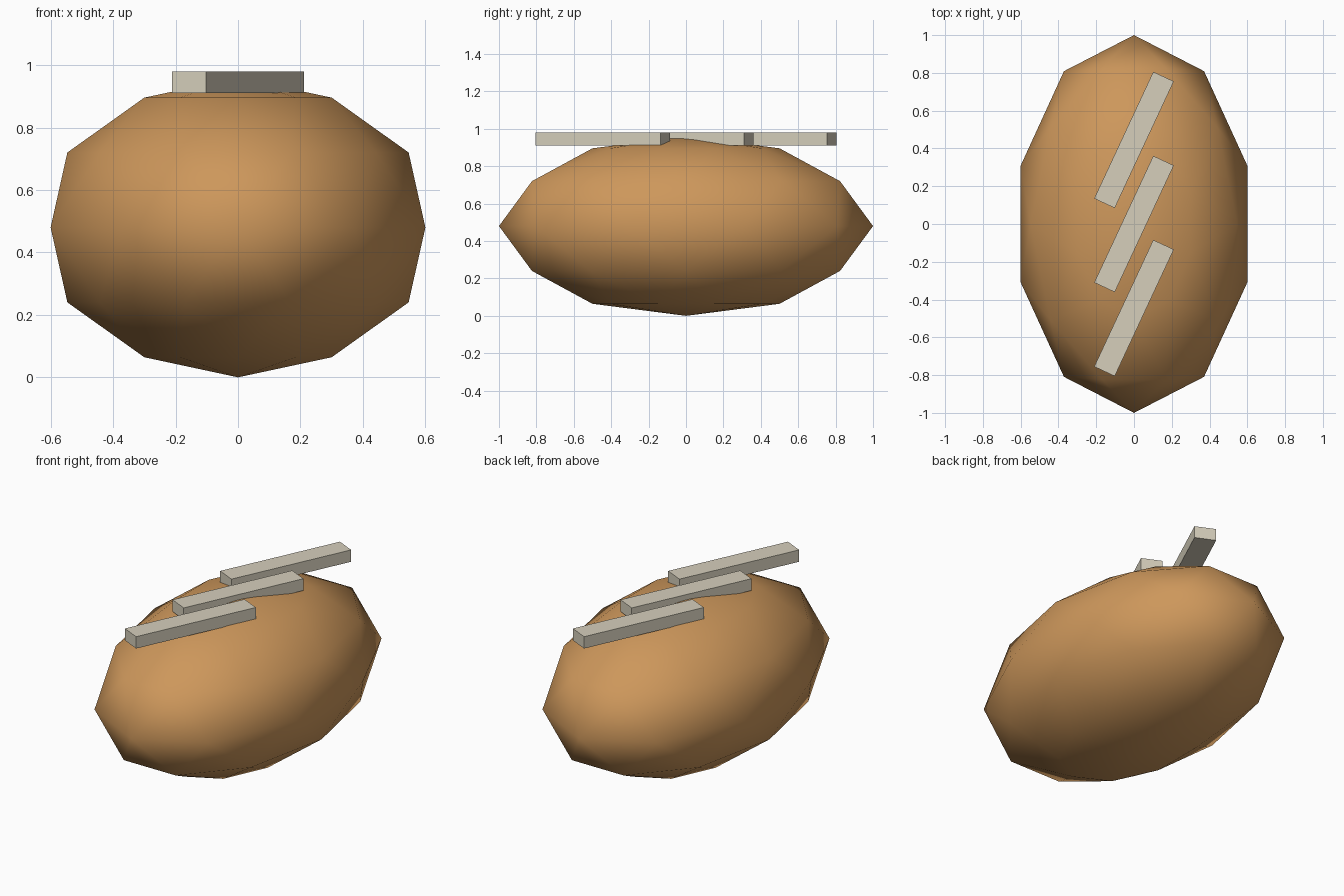
import bpy, bmesh
from math import sin, cos, pi, radians

cube = bpy.data.objects.get("Cube")
if cube:
    bpy.data.objects.remove(cube, do_unlink=True)


def make_material(name, rgb):
    mat = bpy.data.materials.new(name)
    mat.use_nodes = True
    color = (*rgb, 1)
    mat.diffuse_color = color
    bsdf = next(n for n in mat.node_tree.nodes if n.type == "BSDF_PRINCIPLED")
    bsdf.inputs["Base Color"].default_value = color
    return mat


crust = make_material("golden crust", (0.61, 0.31, 0.105))
cream = make_material("pale cream", (0.67, 0.62, 0.50))

# Loaf: ellipsoid of staggered rings, joined by triangles
SEGMENTS, BANDS = 10, 6
RX, RY, RZ = 0.631, 1.0, 0.48
bm = bmesh.new()
top = bm.verts.new((0, 0, 2 * RZ))
bottom = bm.verts.new((0, 0, 0))
rings = []
for r in range(1, BANDS):
    polar = pi * r / BANDS
    shift = 0.5 * ((r + 1) % 2)
    ring = []
    for s in range(SEGMENTS):
        a = 2 * pi * (s + shift) / SEGMENTS
        ring.append(bm.verts.new((RX * sin(polar) * sin(a),
                                  RY * sin(polar) * cos(a),
                                  RZ + RZ * cos(polar))))
    rings.append(ring)

for s in range(SEGMENTS):
    n = (s + 1) % SEGMENTS
    bm.faces.new((top, rings[0][s], rings[0][n]))
    bm.faces.new((bottom, rings[-1][n], rings[-1][s]))
    for k in range(len(rings) - 1):
        # the half-step ring lies between neighbours of the plain ring
        plain, half = (rings[k], rings[k + 1]) if k % 2 == 0 else (rings[k + 1], rings[k])
        bm.faces.new((plain[s], half[s], plain[n]))
        bm.faces.new((half[s], half[n], plain[n]))
bmesh.ops.recalc_face_normals(bm, faces=bm.faces[:])
mesh = bpy.data.meshes.new("loaf")
bm.to_mesh(mesh)
bm.free()
mesh.materials.append(crust)
mesh.shade_smooth()
loaf = bpy.data.objects.new("loaf", mesh)
bpy.context.collection.objects.link(loaf)

# Three slanted bars across the top
for name, y in (("front_bar", -0.445), ("middle_bar", 0), ("back_bar", 0.445)):
    bpy.ops.mesh.primitive_cube_add(size=1, location=(0, y, 0.945),
                                    rotation=(0, 0, radians(-25)))
    bar = bpy.context.object
    bar.name = name
    bar.scale = (0.12, 0.74, 0.07)
    bar.data.materials.append(cream)
